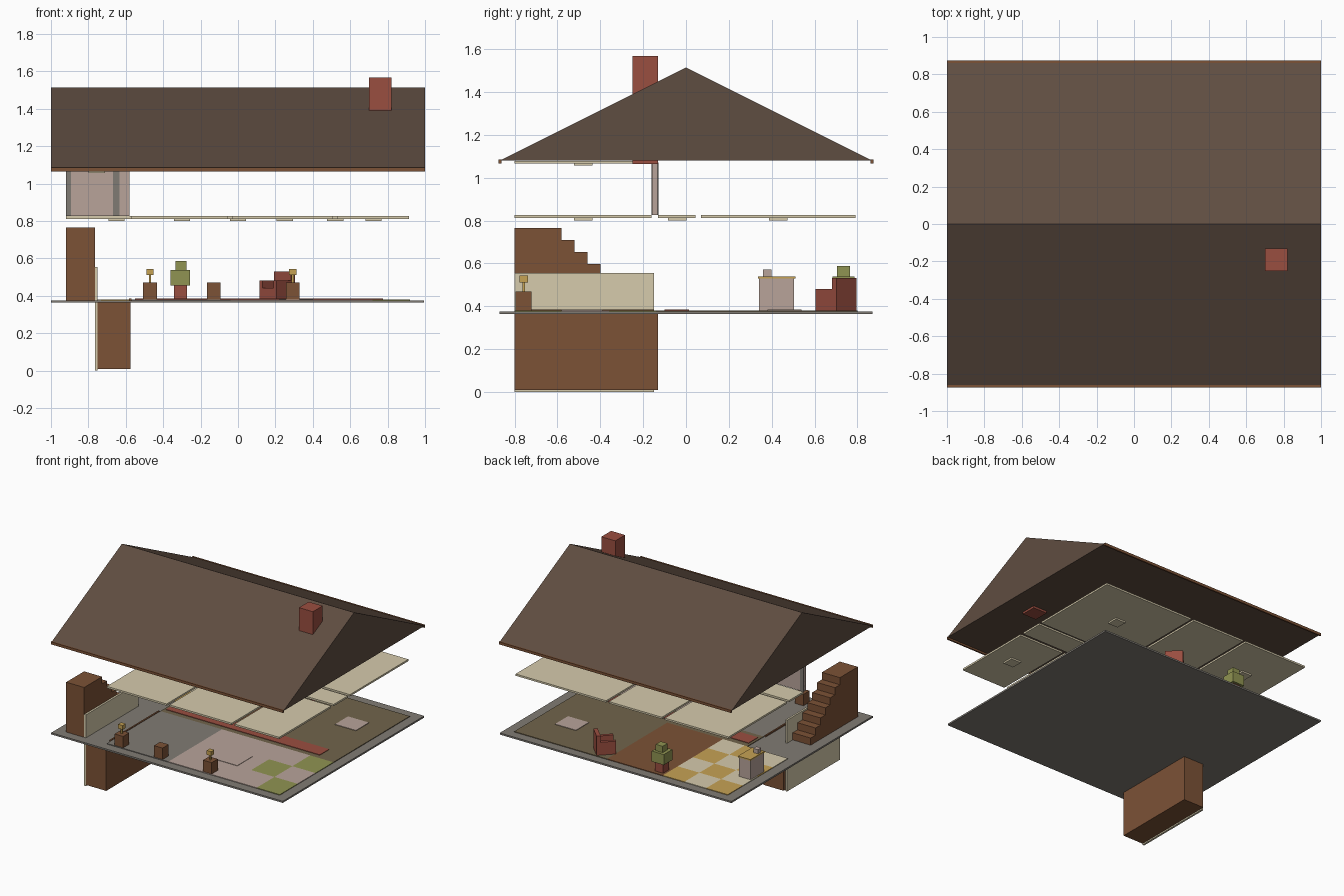
import bpy, bmesh, math
from mathutils import Matrix, Vector

if "Cube" in bpy.data.objects:
    bpy.data.objects.remove(bpy.data.objects["Cube"])


def material(name, rgb):
    m = bpy.data.materials.new(name)
    lin = [((c / 255 + 0.055) / 1.055) ** 2.4 for c in rgb]
    m.diffuse_color = (*lin, 1)
    m.use_nodes = True
    m.node_tree.nodes["Principled BSDF"].inputs["Base Color"].default_value = m.diffuse_color
    return m


GREY = material("stone grey", (128, 123, 116))
ROOF = material("roof brown", (95, 77, 65))
CREAM = material("cream", (214, 203, 172))
PINK = material("dusty pink", (184, 164, 154))
WOOD = material("wood brown", (124, 82, 54))
RED = material("brick red", (154, 78, 64))
GREEN = material("olive green", (144, 148, 82))
GOLD = material("mustard", (198, 162, 84))
CARPET = material("carpet brown", (113, 100, 75))


def finish(name, bm, mat):
    bmesh.ops.recalc_face_normals(bm, faces=bm.faces)
    me = bpy.data.meshes.new(name)
    bm.to_mesh(me)
    bm.free()
    me.materials.append(mat)
    ob = bpy.data.objects.new(name, me)
    bpy.context.collection.objects.link(ob)
    return ob


def add_box(bm, x0, x1, y0, y1, z0, z1):
    mat = Matrix.Translation(((x0 + x1) / 2, (y0 + y1) / 2, (z0 + z1) / 2))
    mat = mat @ Matrix.Diagonal((x1 - x0, y1 - y0, z1 - z0, 1))
    bmesh.ops.create_cube(bm, size=1, matrix=mat)


def boxes(name, mat, *dims):
    bm = bmesh.new()
    for d in dims:
        add_box(bm, *d)
    return finish(name, bm, mat)


def prism(name, mat, profile, x0, x1):
    """Extrude a closed (y, z) profile along x."""
    bm = bmesh.new()
    face = bm.faces.new([bm.verts.new((x0, y, z)) for y, z in profile])
    ext = bmesh.ops.extrude_face_region(bm, geom=[face])["geom"]
    verts = [v for v in ext if isinstance(v, bmesh.types.BMVert)]
    bmesh.ops.translate(bm, verts=verts, vec=(x1 - x0, 0, 0))
    return finish(name, bm, mat)


FL = 0.381  # top of the room floors

# base slab and room floors
boxes("base_slab", GREY, (-1, 0.995, -0.87, 0.87, 0.363, 0.376))
rooms = {
    "bedroom_one": (GREY, -0.57, -0.04, -0.80, -0.14),
    "bedroom_two": (PINK, -0.04, 0.52, -0.80, -0.14),
    "hall": (CARPET, -0.57, 0.92, -0.14, 0.06),
    "study": (WOOD, -0.36, 0.12, 0.06, 0.80),
    "living_room": (CARPET, 0.12, 0.92, 0.06, 0.80),
}
for n, (m, x0, x1, y0, y1) in rooms.items():
    boxes(n + "_floor", m, (x0, x1, y0, y1, 0.375, FL))


# checkered tile floors
def checker(name, base, accent, x0, x1, y0, y1, nx, ny):
    bins = ([], [])
    dx, dy = (x1 - x0) / nx, (y1 - y0) / ny
    for i in range(nx):
        for j in range(ny):
            bins[(i + j) % 2].append((x0 + i * dx, x0 + (i + 1) * dx,
                                      y0 + j * dy, y0 + (j + 1) * dy, 0.375, FL))
    boxes(name + "_base_tiles", base, *bins[0])
    boxes(name + "_accent_tiles", accent, *bins[1])


checker("bathroom", PINK, GREEN, 0.52, 0.92, -0.80, -0.14, 2, 3)
checker("kitchen", CREAM, GOLD, -0.92, -0.36, 0.06, 0.80, 3, 4)

# rugs
boxes("hall_rug", RED, (-0.55, 0.775, -0.10, 0.015, FL, 0.385))
boxes("living_rug", PINK, (0.57, 0.75, 0.38, 0.54, FL, 0.385))
boxes("bedroom_rug", PINK, (0.22, 0.40, -0.58, -0.39, FL, 0.384))

# stairs going up, with their side wall
steps = [(-0.80, 0.376), (-0.22, 0.376)]
y, z = -0.22, 0.376
for i in range(7):
    z += 0.0555
    steps.append((y, z))
    y = -0.80 if i == 6 else y - 0.06
    steps.append((y, z))
prism("upper_stairs", WOOD, steps, -0.92, -0.765)
boxes("upper_stair_wall", CREAM, (-0.765, -0.75, -0.80, -0.15, 0.376, 0.555))

# stairwell going down below the slab
boxes("lower_stairs", WOOD, (-0.75, -0.575, -0.80, -0.13, 0.01, 0.37))
boxes("lower_stair_wall", CREAM, (-0.765, -0.75, -0.80, -0.15, 0.0, 0.37))
boxes("stair_threshold", WOOD, (-0.582, -0.57, -0.75, -0.15, 0.375, 0.386))

# nightstands and table lamps
for i, x in enumerate((-0.47, -0.13, 0.293)):
    boxes(f"nightstand_{i}", WOOD, (x - 0.037, x + 0.037, -0.795, -0.72, FL, 0.47))
    if i != 1:
        boxes(f"table_lamp_{i}", GOLD,
              (x - 0.006, x + 0.006, -0.763, -0.751, 0.47, 0.515),
              (x - 0.019, x + 0.019, -0.776, -0.738, 0.51, 0.543))

# potted plant
boxes("plant_pot", RED, (-0.342, -0.273, 0.70, 0.77, FL, 0.456))
boxes("plant_leaves", GREEN, (-0.36, -0.256, 0.683, 0.787, 0.456, 0.538),
      (-0.335, -0.275, 0.705, 0.765, 0.538, 0.587))

# kitchen counter
boxes("counter", PINK, (-0.91, -0.81, 0.34, 0.505, FL, 0.53))
boxes("counter_top", GOLD, (-0.912, -0.805, 0.335, 0.51, 0.53, 0.54))
boxes("counter_jar", PINK, (-0.90, -0.86, 0.36, 0.40, 0.54, 0.572))

# armchair, turned towards the room
chair = boxes("armchair", RED,
              (-0.065, 0.065, -0.07, 0.07, 0, 0.06),
              (-0.065, 0.065, 0.04, 0.07, 0, 0.15),
              (-0.065, -0.04, -0.07, 0.05, 0, 0.10),
              (0.04, 0.065, -0.07, 0.05, 0, 0.10))
chair.matrix_world = Matrix.Translation((0.21, 0.70, FL)) @ Matrix.Rotation(math.radians(-45), 4, 'Z')

# ceiling panels with square lamps underneath
ceilings = [
    (-0.57, -0.055, -0.80, -0.16), (-0.03, 0.505, -0.80, -0.16),
    (0.53, 0.915, -0.80, -0.16), (-0.92, 0.915, -0.13, 0.045),
    (-0.92, -0.37, 0.07, 0.79), (-0.345, 0.11, 0.07, 0.79),
    (0.135, 0.915, 0.07, 0.79),
]
for i, (x0, x1, y0, y1) in enumerate(ceilings):
    boxes(f"ceiling_{i}", CREAM, (x0, x1, y0, y1, 0.812, 0.826))
lights = [(-0.30, -0.48, 0.80), (0.25, -0.48, 0.80), (0.725, -0.48, 0.80), (0, -0.04, 0.80),
          (-0.65, 0.43, 0.80), (0.52, 0.43, 0.80), (-0.755, -0.48, 1.057)]
for i, (x, y, z) in enumerate(lights):
    boxes(f"ceiling_light_{i}", CREAM, (x - 0.043, x + 0.043, y - 0.043, y + 0.043, z, z + 0.014))

# upper stairwell wall and ceiling
boxes("upper_wall", PINK, (-0.92, -0.58, -0.158, -0.132, 0.826, 1.08))
boxes("upper_wall_strips", GREY,
      (-0.92, -0.892, -0.161, -0.129, 0.826, 1.07),
      (-0.667, -0.633, -0.161, -0.129, 0.826, 1.07))
boxes("upper_ceiling", CREAM, (-0.92, -0.58, -0.80, -0.13, 1.067, 1.079))

# roof, eave boards and chimney
prism("roof", ROOF, [(-0.868, 1.08), (0.868, 1.08), (0, 1.515)], -1, 1)
boxes("eave_boards", WOOD, *[(-1, 1, s * 0.868 - 0.006, s * 0.868 + 0.006, 1.066, 1.086) for s in (-1, 1)])
boxes("chimney", RED, (0.70, 0.82, -0.25, -0.13, 1.064, 1.568))
